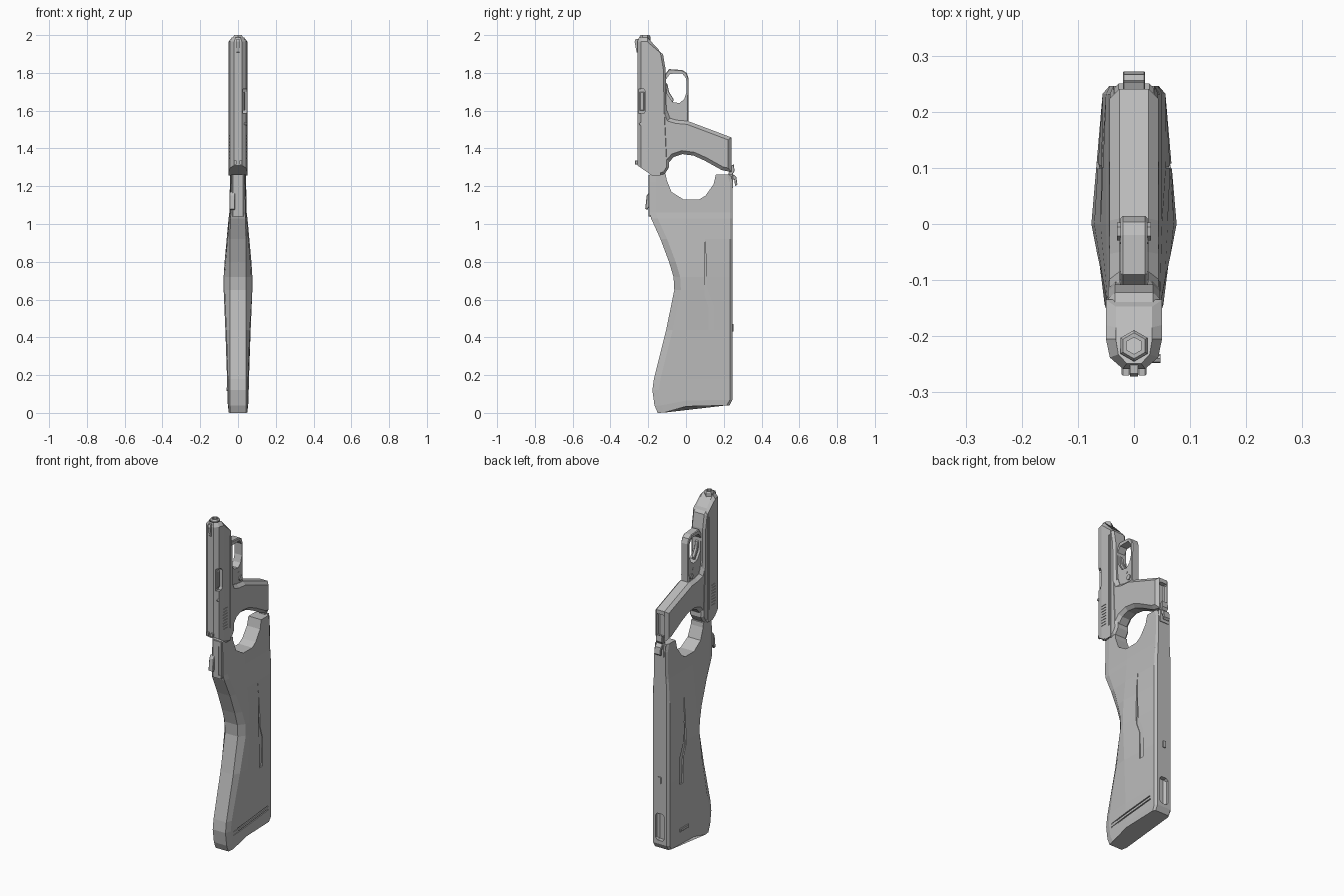
import bpy, bmesh, math

cube = bpy.data.objects.get("Cube")
if cube:
    bpy.data.objects.remove(cube)

grey = bpy.data.materials.new("neutral_grey")
grey.use_nodes = True
grey.diffuse_color = (0.5, 0.5, 0.5, 1)
grey.node_tree.nodes["Principled BSDF"].inputs["Base Color"].default_value = (0.5, 0.5, 0.5, 1)


def loft(name, rings, chamfer=0, drop=0):
    """Skin closed rings of points; optionally chamfer the two end caps along x."""
    bm = bmesh.new()
    rows = [[bm.verts.new(p) for p in ring] for ring in rings]
    n = len(rows[0])
    for a, b in zip(rows, rows[1:]):
        for i in range(n):
            j = (i + 1) % n
            bm.faces.new((a[i], a[j], b[j], b[i]))
    caps = [bm.faces.new(rows[0][::-1]), bm.faces.new(rows[-1])]
    bmesh.ops.recalc_face_normals(bm, faces=bm.faces)
    if chamfer:
        middle = sum(v.co.x for v in bm.verts) / len(bm.verts)
        for cap in caps:
            bmesh.ops.inset_region(bm, faces=[cap], thickness=chamfer, use_even_offset=True)
            side = math.copysign(drop or chamfer, cap.calc_center_median().x - middle)
            for v in cap.verts:
                v.co.x += side
    mesh = bpy.data.meshes.new(name)
    bm.to_mesh(mesh)
    bm.free()
    mesh.materials.append(grey)
    obj = bpy.data.objects.new(name, mesh)
    bpy.context.collection.objects.link(obj)
    return obj


def prism(name, profile, x0, x1, chamfer=0, drop=0):
    """Extrude a (y, z) profile along x; the chamfer lies inside x0..x1."""
    d = (drop or chamfer) if chamfer else 0
    rings = [[(x, y, z) for y, z in profile] for x in (x0 + d, x1 - d)]
    return loft(name, rings, chamfer, drop)


def box(name, x0, x1, y0, y1, z0, z1, chamfer=0):
    return prism(name, [(y0, z0), (y1, z0), (y1, z1), (y0, z1)], x0, x1, chamfer)


def disc(name, x0, x1, y, z, r, sides=8):
    turn = [2 * math.pi * i / sides for i in range(sides)]
    return prism(name, [(y + r * math.cos(a), z + r * math.sin(a)) for a in turn], x0, x1)


def cut(obj, cutter):
    cutter.hide_render = True
    mod = obj.modifiers.new("cut", 'BOOLEAN')
    mod.operation, mod.object, mod.solver = 'DIFFERENCE', cutter, 'EXACT'
    bpy.context.view_layer.update()
    with bpy.context.temp_override(object=obj, active_object=obj):
        bpy.ops.object.modifier_apply(modifier=mod.name)
    bpy.data.objects.remove(cutter)


# Stock body: height, front edge, back edge, half width
levels = [(0, -.15, .23, .053), (.04, -.167, .246, .056), (.12, -.178, .246, .057),
          (.18, -.17, .246, .058), (.44, -.105, .246, .067), (.65, -.062, .246, .076),
          (.72, -.066, .246, .076), (.8, -.09, .246, .071), (.92, -.135, .246, .06),
          (1.03, -.185, .246, .05), (1.06, -.193, .246, .046), (1.22, -.193, .246, .043),
          (1.262, -.193, .232, .042)]


def half_width(z):
    for (z0, *_, w0), (z1, *_, w1) in zip(levels, levels[1:]):
        if z <= z1:
            return w0 + (w1 - w0) * (z - z0) / (z1 - z0)
    return levels[-1][-1]


def stock_ring(z, front, back, w):
    half = [(min(.042, w * .8), front), (w * .92, front + .035), (w, 0),
            (min(.056, w), back - .014), (min(.044, w * .85), back)]
    outline = half + [(-x, y) for x, y in reversed(half)]
    slope = .04 * max(0, 1 - z / .15)
    return [(x, y, z + slope * min(1, max(0, (y + .12) / .14))) for x, y in outline]


stock = loft("stock", [stock_ring(*lv) for lv in levels])

# Open thumb notch at the top of the stock
cut(stock, prism("notch_cutter", [(-.112, 1.3), (-.103, 1.235), (-.077, 1.17), (-.013, 1.13),
                                  (.07, 1.13), (.103, 1.15), (.146, 1.21), (.167, 1.3)], -.2, .2))

# Long kinked grooves on both sides
groove = [(.1, .95), (.098, .62), (.118, .56), (.118, .4), (.145, .4), (.145, .57), (.113, .65)]
for s in (1, -1):
    inner = [(s * (half_width(z) * (1 - .9 * y) - .006), y, z) for y, z in groove]
    outer = [(s * .1, y, z) for y, z in groove]
    cut(stock, loft("groove_cutter", [inner, outer]))

# Butt seam on one side, release bar on the other
for z in (.085, .105):
    cut(stock, prism("seam_cutter", [(-.12, z), (.2, z + .03), (.2, z + .037), (-.12, z + .007)], .05, .1))
box("release_bar", -.062, -.05, .06, .14, .115, .135, .003)

# Pocket and sling loop in the back of the stock
cut(stock, box("pocket_cutter", -.028, .028, .22, .3, .09, .25, .012))
box("sling_stud", -.012, .012, .24, .252, .43, .47, .004)

# Front neck plate with slot and latch
neck = box("neck_plate", -.03, .03, -.199, -.185, 1.04, 1.26, .003)
cut(neck, box("slot_cutter", .01, .022, -.21, -.193, 1.06, 1.23))
prism("neck_latch", [(-.195, 1.17), (-.208, 1.15), (-.216, 1.08), (-.205, 1.075), (-.19, 1.1)],
      -.045, -.015, .003)

# Rear clip joining grip and stock
prism("rear_clip", [(.225, 1.27), (.24, 1.31), (.253, 1.315), (.257, 1.28), (.247, 1.265),
                    (.266, 1.25), (.272, 1.21), (.26, 1.2), (.255, 1.235), (.225, 1.235)],
      -.02, .02, .002)
box("clip_base", -.036, .036, .2, .25, 1.19, 1.262, .008)


# Slide with sloped muzzle and sloped rear end
def slide_ring(top, scale=1, lift=0):
    half = [(.02, -.258), (.043, -.238), (.05, -.205), (.05, -.18), (.05, -.135)]
    pts = half + [(-x, y) for x, y in reversed(half)]
    ring = []
    for x, y in pts:
        if top:
            z = 1.965 - .06 * max(0, (y + .205) / .07) + lift
        else:
            z = 1.257 + .055 * max(0, (-y - .18) / .08)
        ring.append((x * scale, -.205 + (y + .205) * (scale + 1) / 2, z))
    return ring


slide = loft("slide", [slide_ring(False), slide_ring(True), slide_ring(True, .65, .022)])
cut(slide, prism("ejection_port_cutter", [(-.27, 1.6), (-.255, 1.585), (-.222, 1.585), (-.215, 1.6),
                                          (-.215, 1.7), (-.222, 1.715), (-.255, 1.715), (-.27, 1.7)],
                 .027, .1))
box("chamber", .01, .036, -.245, -.22, 1.6, 1.7, .004)
for s in (1, -1):
    # Rear grip serrations and the seam above the frame
    for i in range(8):
        z = 1.345 + i * .017
        cut(slide, box("serration_cutter", *sorted((s * .047, s * .1)), -.21, -.168, z, z + .007))
    cut(slide, box("seam_cutter", *sorted((s * .046, s * .1)), -.148, -.142, 1.33, 1.88))
    box("rear_sight_post", *sorted((s * .007, s * .022)), -.27, -.25, 1.315, 1.335, .002)
disc("extractor_pin", .03, .047, -.24, 1.53, .008)
prism("front_sight", [(-.25, 1.9), (-.262, 1.91), (-.272, 1.965), (-.266, 1.98), (-.24, 1.98)],
      -.007, .007)

# Six-sided muzzle with a bore
hexagon = [(math.sin(i * math.pi / 3), math.cos(i * math.pi / 3)) for i in range(6)]


def hex_ring(r, z):
    return [(r * x, -.217 + r * y, z) for x, y in hexagon]


muzzle = loft("muzzle", [hex_ring(.028, 1.94), hex_ring(.028, 1.993), hex_ring(.023, 2.0)])
cut(muzzle, loft("bore_cutter", [hex_ring(.015, 1.96), hex_ring(.015, 2.1)]))

# Frame rail below the slide
prism("frame_rail", [(-.15, 1.92), (-.122, 1.9), (-.108, 1.82), (-.104, 1.6), (-.09, 1.3),
                     (-.112, 1.265), (-.15, 1.257)], -.046, .046, .012)

# Angled grip with hollow end
grip = prism("grip", [(-.13, 1.62), (-.1, 1.6), (-.085, 1.56), (-.05, 1.55), (.01, 1.545),
                      (.241, 1.458), (.241, 1.275), (.19, 1.285), (.1, 1.335), (.04, 1.362),
                      (-.02, 1.37), (-.065, 1.355), (-.095, 1.32), (-.112, 1.27), (-.13, 1.262)],
             -.044, .044, .018)
cut(grip, box("magazine_well_cutter", -.026, .026, .215, .3, 1.3, 1.435, .006))

# Trigger guard with rounded opening, trigger and side button
guard = prism("trigger_guard", [(-.13, 1.84), (-.112, 1.79), (-.09, 1.82), (-.02, 1.815),
                                (.004, 1.8), (.014, 1.77), (.012, 1.53), (-.13, 1.53)],
              -.024, .024, .004)
cut(guard, prism("opening_cutter", [(-.106, 1.765), (-.085, 1.795), (-.02, 1.797), (.001, 1.77),
                                    (.003, 1.7), (-.01, 1.66), (-.035, 1.64), (-.07, 1.645),
                                    (-.1, 1.69)], -.1, .1))
prism("trigger", [(-.11, 1.75), (-.098, 1.74), (-.09, 1.7), (-.065, 1.66), (-.07, 1.64),
                  (-.11, 1.66)], -.01, .01, .003)
disc("release_button", -.03, .03, -.013, 1.572, .016, 6)
disc("frame_pin", -.026, .026, -.03, 1.61, .006, 6)
